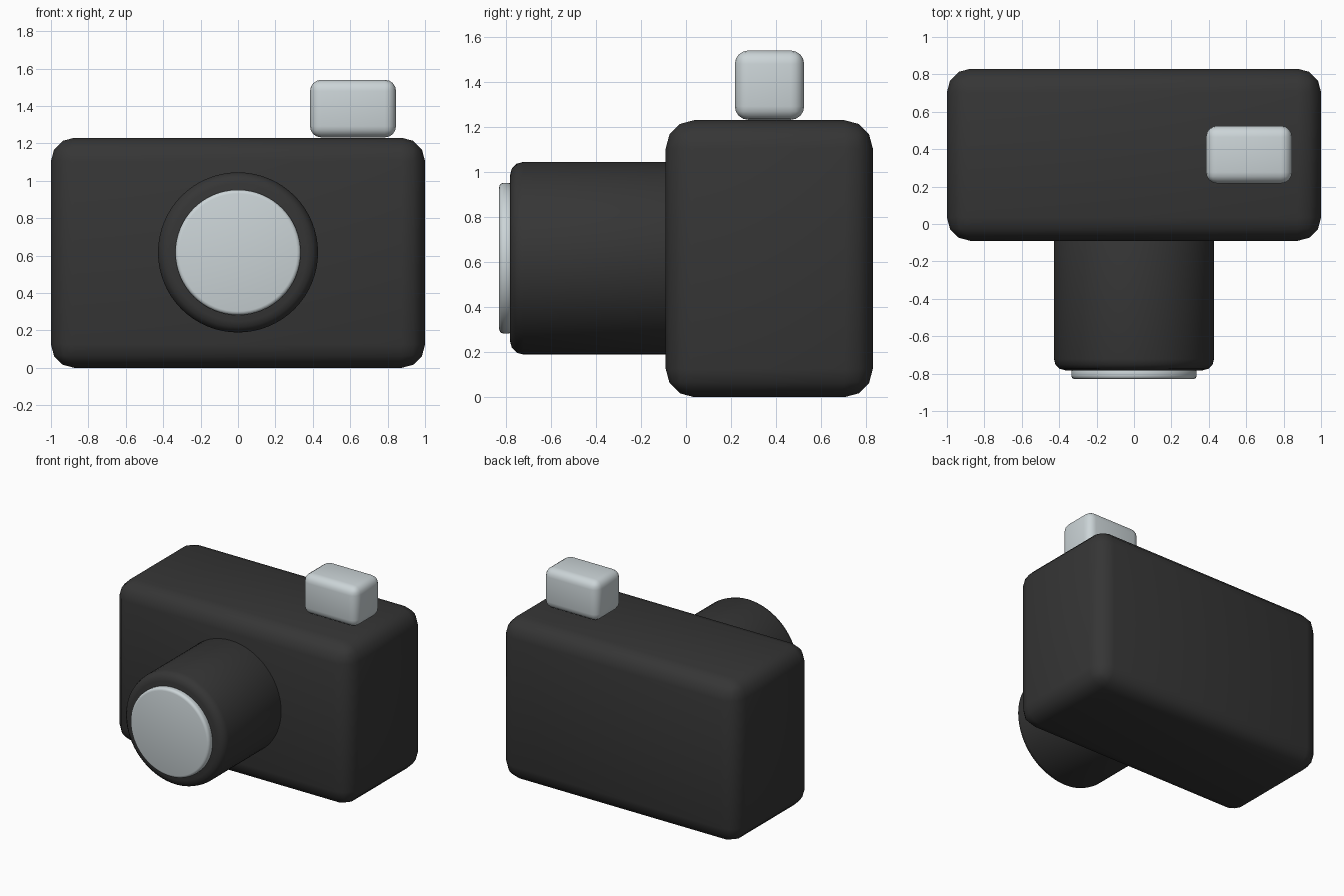
import bpy
import math
from mathutils import Vector

default = bpy.data.objects.get("Cube")
if default:
    bpy.data.objects.remove(default, do_unlink=True)


def make_material(name, rgb):
    mat = bpy.data.materials.new(name)
    mat.use_nodes = True
    color = (*rgb, 1.0)
    mat.diffuse_color = color
    mat.node_tree.nodes["Principled BSDF"].inputs["Base Color"].default_value = color
    return mat


black = make_material("matte black", (0.036, 0.036, 0.036))
silver = make_material("pale silver", (0.60, 0.66, 0.68))


def finish(obj, name, mat, bevel, segments):
    """Name, colour, round the edges and smooth the shading."""
    obj.name = name
    obj.data.materials.append(mat)
    mod = obj.modifiers.new("rounded edges", "BEVEL")
    mod.width = bevel
    mod.segments = segments
    mod.limit_method = "ANGLE"
    mod.angle_limit = math.radians(40)
    bpy.ops.object.modifier_apply(modifier=mod.name)
    bpy.ops.object.shade_smooth_by_angle(angle=math.radians(50))
    return obj


def rounded_box(name, low, high, mat, bevel, segments):
    low, high = Vector(low), Vector(high)
    bpy.ops.mesh.primitive_cube_add(size=1, location=(low + high) / 2)
    obj = bpy.context.object
    obj.scale = high - low
    bpy.ops.object.transform_apply(location=False, rotation=False, scale=True)
    return finish(obj, name, mat, bevel, segments)


def front_cylinder(name, radius, front, back, mat, bevel, segments):
    """Cylinder lying along y, centred on the lens axis."""
    bpy.ops.mesh.primitive_cylinder_add(
        vertices=64, radius=radius, depth=back - front,
        location=(0, (front + back) / 2, LENS_Z), rotation=(math.pi / 2, 0, 0))
    return finish(bpy.context.object, name, mat, bevel, segments)


LENS_Z = 0.617

# Camera body and shutter button
rounded_box("camera_body", (-1, -0.09, 0), (1, 0.83, 1.23), black, 0.125, 3)
rounded_box("shutter_button", (0.385, 0.217, 1.232), (0.845, 0.525, 1.54), silver, 0.06, 4)

# Lens barrel and front glass
front_cylinder("lens_barrel", 0.428, -0.782, 0.0, black, 0.06, 3)
front_cylinder("lens_glass", 0.335, -0.83, -0.77, silver, 0.02, 3)
